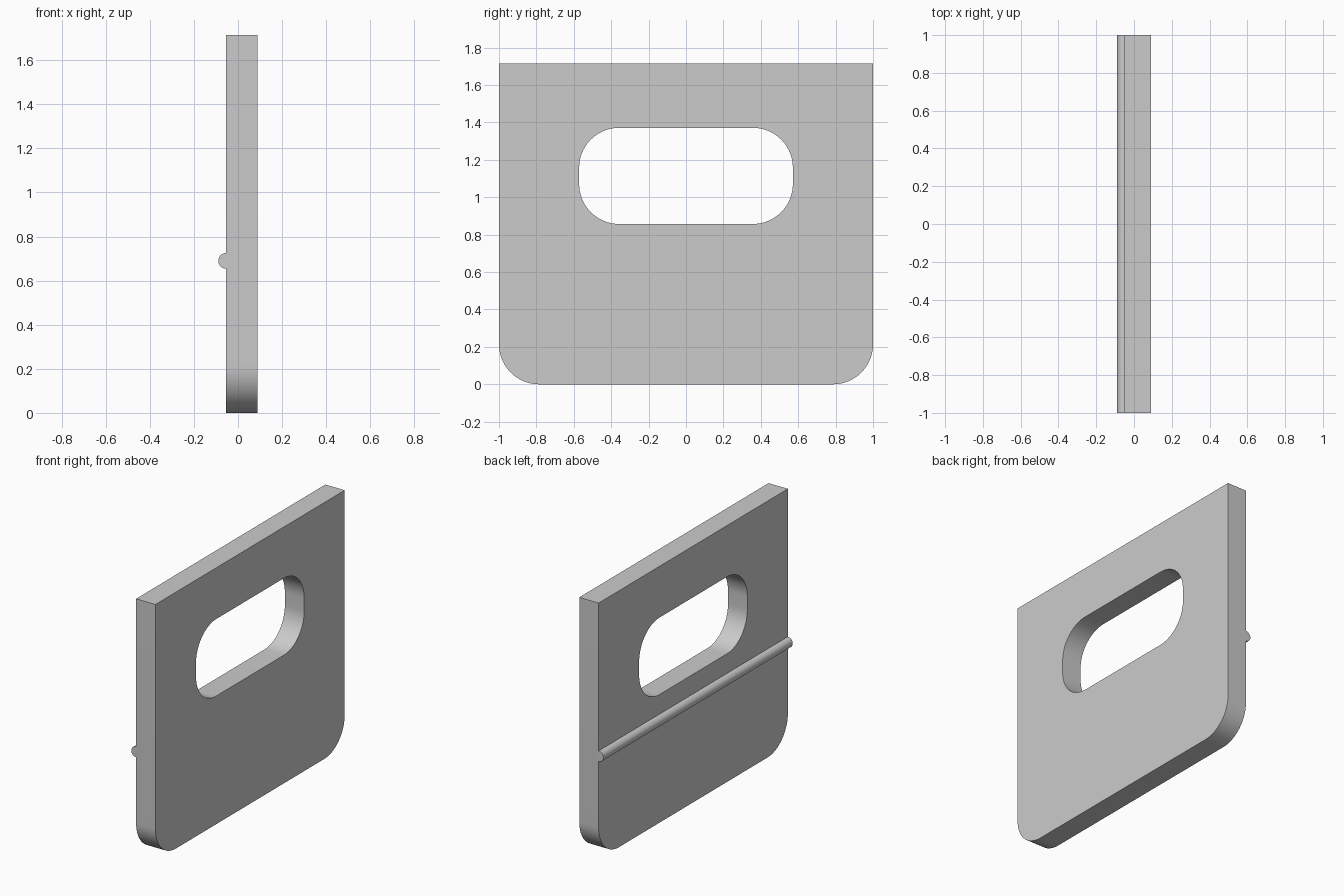
import bpy
import bmesh
from math import cos, sin, pi, radians
from mathutils import Vector

default = bpy.data.objects.get("Cube")
if default:
    bpy.data.objects.remove(default)

# The design unit: the plate is one unit thick and fourteen wide
U = 1 / 7
RIB_R = U / 4
X_BACK = -(U + RIB_R) / 2 + RIB_R
CORNER = 1.5 * U
STEPS = 16

grey = bpy.data.materials.new("plain_grey")
grey.use_nodes = True
colour = (0.6, 0.6, 0.6, 1)
grey.diffuse_color = colour
grey.node_tree.nodes["Principled BSDF"].inputs["Base Color"].default_value = colour


def arc(y, z, radius, start, sweep):
    """Points (y, z) along an arc."""
    return [(y + radius * cos(start + sweep * i / STEPS),
             z + radius * sin(start + sweep * i / STEPS)) for i in range(STEPS + 1)]


def rounded_box(half, low, high, r, round_top):
    """Rectangle outline with rounded bottom corners, and optionally top ones."""
    pts = arc(-half + r, low + r, r, pi, pi / 2)
    pts += arc(half - r, low + r, r, 1.5 * pi, pi / 2)
    if round_top:
        pts += arc(half - r, high - r, r, 0, pi / 2)
        pts += arc(-half + r, high - r, r, pi / 2, pi / 2)
    else:
        pts += [(half, high), (-half, high)]
    return pts


def prism(name, loops, offset):
    """Fill the outlines (later ones are holes) and extrude along offset."""
    bm = bmesh.new()
    for loop in loops:
        verts = [bm.verts.new(p) for p in loop]
        for a, b in zip(verts, verts[1:] + verts[:1]):
            bm.edges.new((a, b))
    bmesh.ops.triangle_fill(bm, use_beauty=True, edges=bm.edges[:])
    made = bmesh.ops.extrude_face_region(bm, geom=bm.faces[:], use_keep_orig=True)
    moved = [g for g in made["geom"] if isinstance(g, bmesh.types.BMVert)]
    bmesh.ops.translate(bm, verts=moved, vec=Vector(offset))
    bmesh.ops.recalc_face_normals(bm, faces=bm.faces[:])
    mesh = bpy.data.meshes.new(name)
    bm.to_mesh(mesh)
    bm.free()
    mesh.materials.append(grey)
    obj = bpy.data.objects.new(name, mesh)
    bpy.context.collection.objects.link(obj)
    bpy.ops.object.select_all(action="DESELECT")
    obj.select_set(True)
    bpy.context.view_layer.objects.active = obj
    bpy.ops.object.shade_smooth_by_angle(angle=radians(30))
    return obj


# Plate with rounded bottom corners and a rounded slot
outer = rounded_box(7 * U, 0, 12 * U, CORNER, False)
slot = rounded_box(4 * U, 6 * U, 9.6 * U, CORNER, True)
prism("plate", [[(X_BACK, y, z) for y, z in loop] for loop in (outer, slot)], (U, 0, 0))

# Half-round rib across the whole width of one face
half_round = [(x, -7 * U, z) for x, z in arc(X_BACK, 4.83 * U, RIB_R, pi / 2, pi)]
prism("rib", [half_round], (0, 14 * U, 0))
